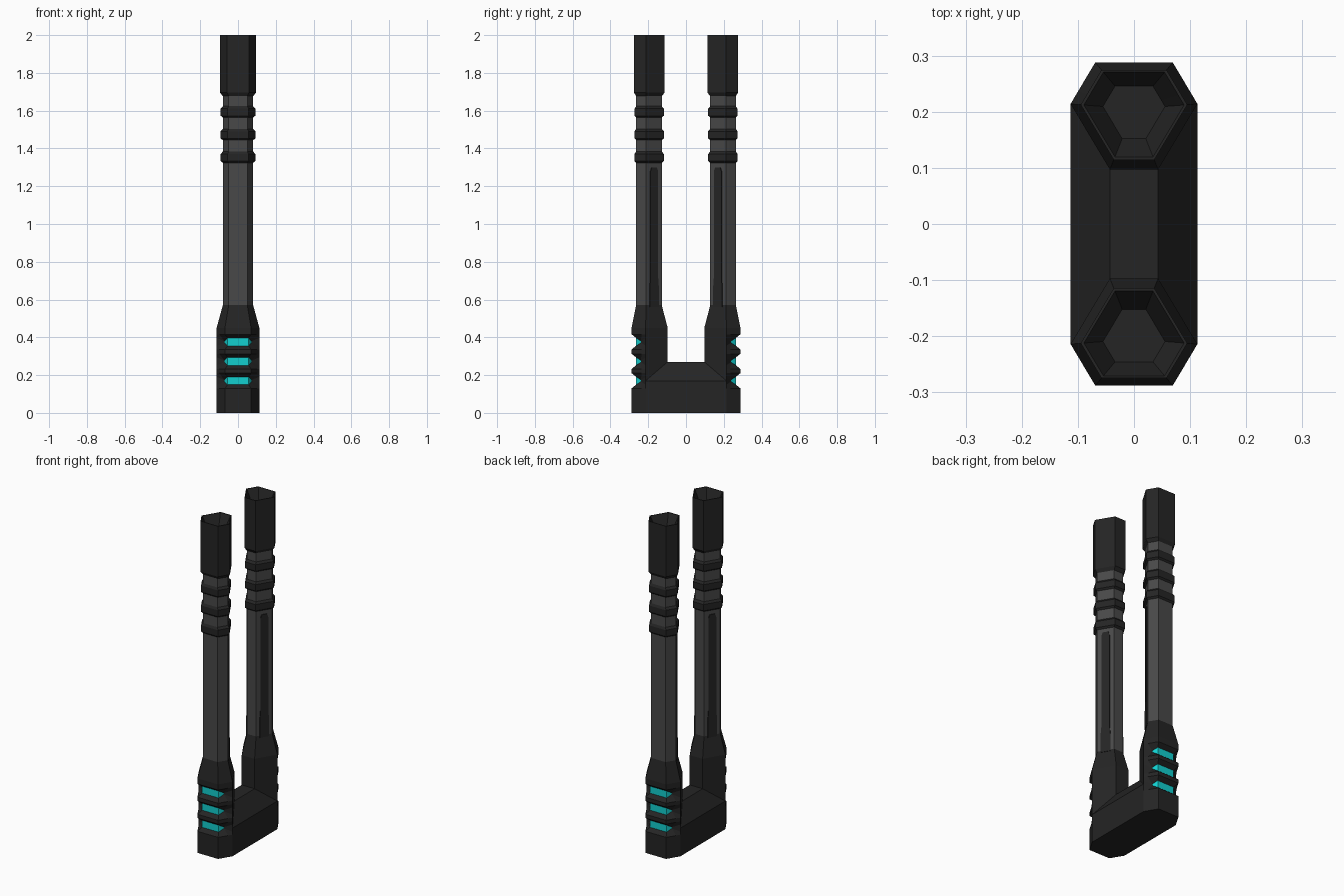
import bpy, bmesh
from mathutils import Vector

if "Cube" in bpy.data.objects:
    bpy.data.objects.remove(bpy.data.objects["Cube"])


def material(name, rgb):
    m = bpy.data.materials.new(name)
    m.diffuse_color = (*rgb, 1)
    m.use_nodes = True
    m.node_tree.nodes["Principled BSDF"].inputs["Base Color"].default_value = m.diffuse_color
    return m


DARK = material("dark_casing", (0.018, 0.018, 0.018))
GREY = material("barrel_grey", (0.065, 0.065, 0.065))
TEAL = material("teal_glow", (0.006, 0.62, 0.62))

# Right half of the six-sided tower section: outer corner, point on the
# outer slope, widest corner, inner corner
HALF = [(0.069, 0.288), (0.100, 0.236), (0.113, 0.214), (0.043, 0.097)]
MID_Y = 0.205


def ring(z, scale=1.0, half=HALF, tip_z=None):
    """Closed section at height z; tip_z moves only the outer-slope point."""
    pts = []
    for i, (x, y) in enumerate(half):
        h = tip_z if (i == 1 and tip_z is not None) else z
        pts.append((x * scale, MID_Y + (y - MID_Y) * scale, h))
    return pts + [(-x, y, h) for x, y, h in reversed(pts)]


def finish(name, bm, mats):
    bmesh.ops.recalc_face_normals(bm, faces=bm.faces[:])
    me = bpy.data.meshes.new(name)
    bm.to_mesh(me)
    bm.free()
    for m in mats:
        me.materials.append(m)
    ob = bpy.data.objects.new(name, me)
    bpy.context.collection.objects.link(ob)
    return ob


def loft(name, rings, mats, side, paint=None):
    """Skin a stack of sections; side = -1 mirrors to the front."""
    bm = bmesh.new()
    rows = [[bm.verts.new((x, y * side, z)) for x, y, z in r] for r in rings]
    n = len(rows[0])
    for k in range(len(rows) - 1):
        a, b = rows[k], rows[k + 1]
        for i in range(n):
            j = (i + 1) % n
            f = bm.faces.new((a[i], a[j], b[j], b[i]))
            if paint and paint(k, i):
                f.material_index = 1
    bm.faces.new(rows[0])
    bm.faces.new(rows[-1])
    return finish(name, bm, mats)


# Grip tower sections with three glowing grooves on the outer side
GROOVE = [(0.055, 0.264), (0.072, 0.238), HALF[2], HALF[3]]
tower = [ring(0)]
glow_rows = set()
for zc in (0.17, 0.273, 0.376):
    tower.append(ring(zc - 0.040))
    glow_rows.add(len(tower))
    tower.append(ring(zc - 0.021, half=GROOVE, tip_z=zc - 0.004))
    tower.append(ring(zc + 0.021, half=GROOVE, tip_z=zc + 0.004))
    tower.append(ring(zc + 0.040))
tower += [ring(0.45), ring(0.57, 0.71)]


def inlay(name, side, mirror):
    """Thin dark strip with clipped top corners on the inner slope."""
    a = Vector((0.113 * 0.71, MID_Y + (0.214 - MID_Y) * 0.71, 0))
    b = Vector((0.043 * 0.71, MID_Y + (0.097 - MID_Y) * 0.71, 0))
    along = (b - a).normalized()
    out = Vector((-along.y, along.x, 0))
    if out.x < 0:
        out = -out
    mid = (a + b) / 2
    bm = bmesh.new()
    shape = [(-0.028, 0.56), (0.028, 0.56), (0.028, 0.66), (0.023, 0.72),
             (0.023, 1.28), (0.015, 1.30), (-0.015, 1.30), (-0.023, 1.28),
             (-0.023, 0.72), (-0.028, 0.66)]
    layers = []
    for d in (-0.003, 0.005):
        row = []
        for s, z in shape:
            p = mid + along * s + out * d
            row.append(bm.verts.new((p.x * mirror, p.y * side, z)))
        layers.append(row)
        bm.faces.new(row)
    for i in range(len(shape)):
        j = (i + 1) % len(shape)
        bm.faces.new((layers[0][i], layers[0][j], layers[1][j], layers[1][i]))
    finish(name, bm, [DARK])


for label, side in (("front", -1), ("back", 1)):
    # Grip tower; teal on the groove floors (outer face and its two tips)
    loft(label + "_tower", tower, [DARK, TEAL], side,
         lambda k, i: k in glow_rows and i in (0, 6, 7))
    # Barrel
    loft(label + "_barrel", [ring(0.56, 0.71), ring(1.69, 0.71)], [GREY], side)
    # Collars
    for n, zc in enumerate((1.355, 1.475, 1.595)):
        loft(f"{label}_collar_{n + 1}",
             [ring(zc - 0.032, 0.70), ring(zc - 0.022, 0.81),
              ring(zc + 0.016, 0.81), ring(zc + 0.030, 0.70)], [DARK], side)
    # Muzzle with a sloped recess in the top
    loft(label + "_muzzle",
         [ring(1.675, 0.70), ring(1.695, 0.84), ring(2.0, 0.84),
          ring(2.0, 0.79), ring(1.93, 0.49)], [DARK], side)
    # Inlay strips
    for hand, mirror in (("left", -1), ("right", 1)):
        inlay(f"{label}_{hand}_inlay", side, mirror)

# Bridge joining the towers
bm = bmesh.new()
section = [(-0.113, 0), (0.113, 0), (0.113, 0.17),
           (0.043, 0.27), (-0.043, 0.27), (-0.113, 0.17)]
ends = [[bm.verts.new((x, y, z)) for x, z in section] for y in (-0.214, 0.214)]
for e in ends:
    bm.faces.new(e)
for i in range(6):
    j = (i + 1) % 6
    bm.faces.new((ends[0][i], ends[0][j], ends[1][j], ends[1][i]))
finish("bridge", bm, [DARK])
